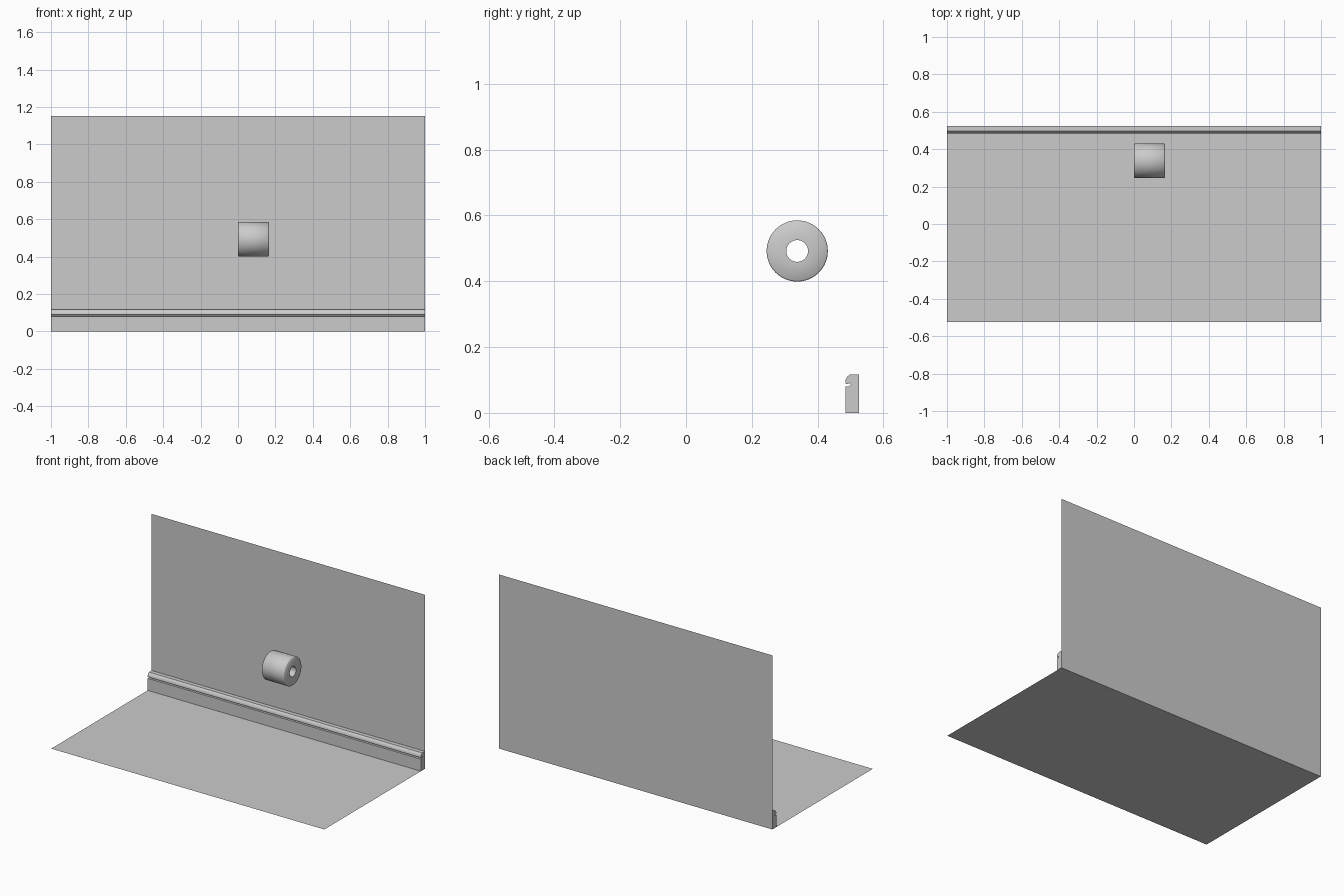
import bpy, math

if "Cube" in bpy.data.objects:
    bpy.data.objects.remove(bpy.data.objects["Cube"])

W, D, H = 1.0, 0.525, 1.152


def add_mesh(name, verts, faces, smooth=None):
    me = bpy.data.meshes.new(name)
    me.from_pydata(verts, [], faces)
    ob = bpy.data.objects.new(name, me)
    bpy.context.collection.objects.link(ob)
    if smooth:
        bpy.ops.object.select_all(action='DESELECT')
        ob.select_set(True)
        bpy.context.view_layer.objects.active = ob
        bpy.ops.object.shade_smooth_by_angle(angle=math.radians(smooth))
    return ob


# Floor and back wall: single-sided sheets
add_mesh("floor", [(-W, -D, 0), (W, -D, 0), (W, D, 0), (-W, D, 0)], [(0, 1, 2, 3)])
add_mesh("wall", [(-W, D, 0), (W, D, 0), (W, D, H), (-W, D, H)], [(0, 1, 2, 3)])

# Baseboard: moulded (y, z) profile extruded along x
profile = [(0.525, 0.0), (0.525, 0.116), (0.497, 0.116), (0.489, 0.109),
           (0.484, 0.098), (0.484, 0.089), (0.491, 0.087), (0.499, 0.091),
           (0.501, 0.087), (0.496, 0.081), (0.484, 0.080), (0.484, 0.0)]
n = len(profile)
verts = [(x, y, z) for x in (-W, W) for y, z in profile]
faces = [(i, i + n, (i + 1) % n + n, (i + 1) % n) for i in range(n)]
faces += [tuple(range(n)), tuple(reversed(range(n, 2 * n)))]
add_mesh("baseboard", verts, faces, 40)

# Paper roll: closed ring section (x, radius) lathed around the x axis
cy, cz, R, r, L, b = 0.338, 0.492, 0.093, 0.033, 0.165, 0.004
section = [(0, r), (0, R - b), (b, R), (L - b, R), (L, R - b), (L, r)]
m, seg = len(section), 64
verts = []
for s in range(seg):
    a = 2 * math.pi * s / seg
    verts += [(x, cy + q * math.cos(a), cz + q * math.sin(a)) for x, q in section]
faces = []
for s in range(seg):
    t = (s + 1) % seg
    for i in range(m):
        j = (i + 1) % m
        faces.append((s * m + i, s * m + j, t * m + j, t * m + i))
add_mesh("paper_roll", verts, faces, 50)

# Consistent outward normals on the closed parts
import bmesh
for name in ("baseboard", "paper_roll"):
    me = bpy.data.objects[name].data
    bm = bmesh.new()
    bm.from_mesh(me)
    bmesh.ops.recalc_face_normals(bm, faces=bm.faces)
    bm.to_mesh(me)
    bm.free()
